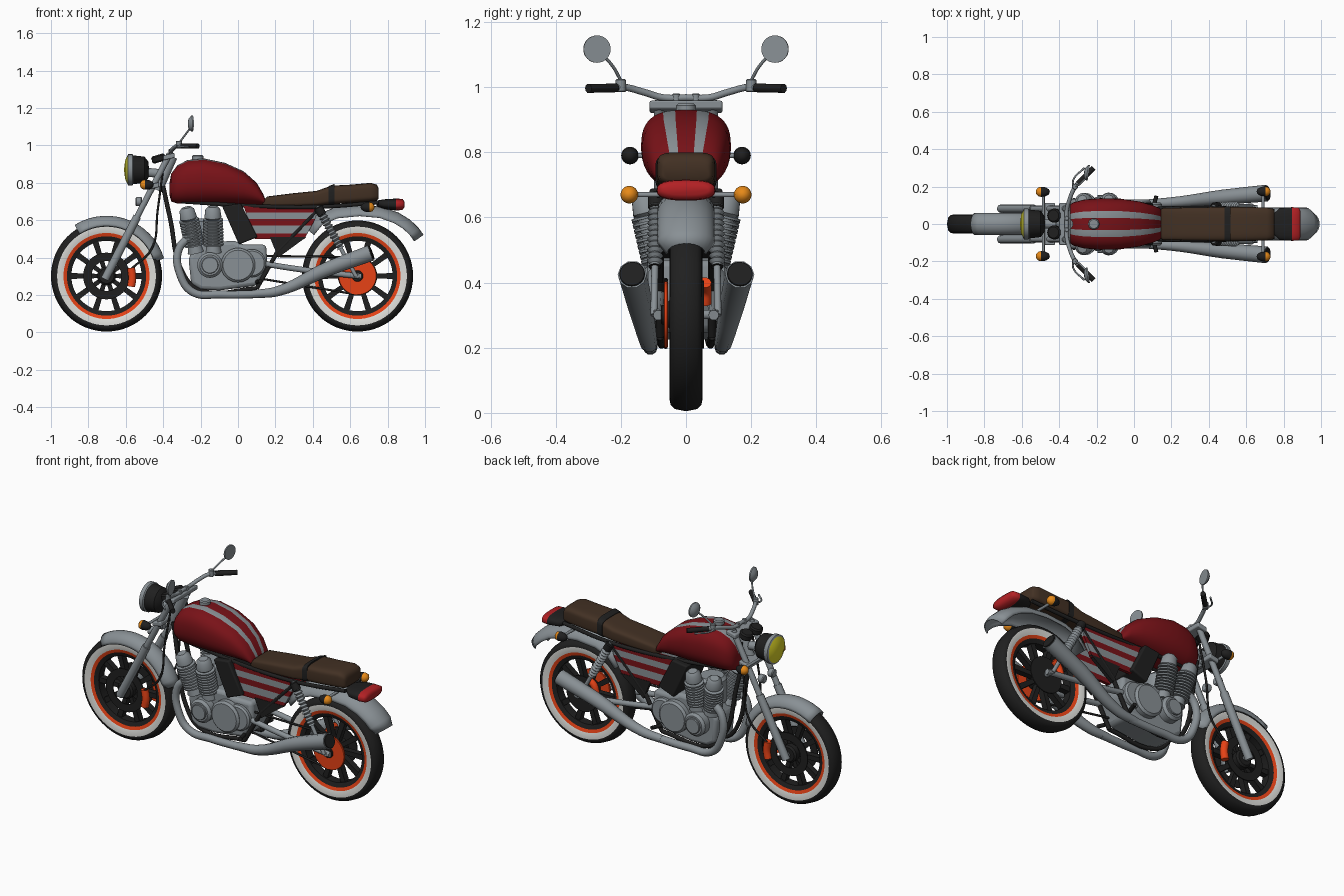
import bpy, bmesh
from math import sin, cos, pi, radians
from mathutils import Vector

cube = bpy.data.objects.get("Cube")
if cube:
    bpy.data.objects.remove(cube)

COLOURS = {
    "black": (0.014, 0.014, 0.014), "steel": (0.25, 0.28, 0.30),
    "white": (0.72, 0.72, 0.69), "red": (0.19, 0.006, 0.009),
    "lamp_red": (0.45, 0.015, 0.018), "orange": (0.8, 0.055, 0.008),
    "amber": (0.85, 0.27, 0.01), "yellow": (0.72, 0.66, 0.02),
    "brown": (0.055, 0.03, 0.017)}
KEYS = list(COLOURS)
MATS = []
for key, c in COLOURS.items():
    m = bpy.data.materials.new(key)
    m.use_nodes = True
    m.diffuse_color = (*c, 1)
    m.node_tree.nodes["Principled BSDF"].inputs["Base Color"].default_value = (*c, 1)
    MATS.append(m)


def finish(name, bm, angle=40):
    """Turn a bmesh into an object, keeping only the colours it uses."""
    bmesh.ops.remove_doubles(bm, verts=bm.verts, dist=0.0002)
    bmesh.ops.recalc_face_normals(bm, faces=bm.faces)
    used = sorted({f.material_index for f in bm.faces})
    for f in bm.faces:
        f.material_index = used.index(f.material_index)
    me = bpy.data.meshes.new(name)
    bm.to_mesh(me)
    bm.free()
    for i in used:
        me.materials.append(MATS[i])
    ob = bpy.data.objects.new(name, me)
    bpy.context.collection.objects.link(ob)
    bpy.ops.object.select_all(action='DESELECT')
    ob.select_set(True)
    bpy.context.view_layer.objects.active = ob
    bpy.ops.object.shade_smooth_by_angle(angle=radians(angle))
    return ob


def skin(bm, rings, colour, closed=True, caps=False):
    """Bridge rings of points; colour(i, j) names the colour of each quad."""
    vs = [[bm.verts.new(p) for p in ring] for ring in rings]
    n = len(vs[0])
    for i in range(len(vs) - 1):
        for j in range(n if closed else n - 1):
            k = (j + 1) % n
            f = bm.faces.new((vs[i][j], vs[i][k], vs[i + 1][k], vs[i + 1][j]))
            f.material_index = KEYS.index(colour(i, j))
    if caps:
        for i, ring in ((0, vs[0]), (-2, vs[-1])):
            bm.faces.new(ring).material_index = KEYS.index(colour(i, 0))


def lathe(name, centre, axis, profile, n=32, angle=40):
    """Profile entries: distance along the axis, radius, colour of next band."""
    q = Vector(axis).to_track_quat('Z', 'Y')
    rings = [[Vector(centre) + q @ Vector((r * cos(2 * pi * j / n), r * sin(2 * pi * j / n), a))
              for j in range(n)] for a, r, _ in profile]
    bm = bmesh.new()
    skin(bm, rings, lambda i, j: profile[i][2])
    return finish(name, bm, angle)


def disc(name, centre, axis, r, h, colour, n=32):
    b = min(r, h) * 0.2
    return lathe(name, centre, axis, [(-h / 2, 0, colour), (-h / 2, r - b, colour), (b - h / 2, r, colour),
                                      (h / 2 - b, r, colour), (h / 2, r - b, colour), (h / 2, 0, colour)], n)


def tube(name, pts, r, colour, radii=None, smooth=True):
    cu = bpy.data.curves.new(name, 'CURVE')
    cu.dimensions = '3D'
    cu.bevel_depth, cu.bevel_resolution, cu.resolution_u, cu.use_fill_caps = r, 3, 6, True
    sp = cu.splines.new('BEZIER')
    sp.bezier_points.add(len(pts) - 1)
    for i, (bp, p) in enumerate(zip(sp.bezier_points, pts)):
        bp.co = p
        bp.handle_left_type = bp.handle_right_type = 'AUTO' if smooth else 'VECTOR'
        bp.radius = radii[i] if radii else 1
    tmp = bpy.data.objects.new(name + "_path", cu)
    bpy.context.collection.objects.link(tmp)
    bpy.context.view_layer.update()
    me = bpy.data.meshes.new_from_object(tmp.evaluated_get(bpy.context.evaluated_depsgraph_get()))
    bpy.data.objects.remove(tmp)
    bm = bmesh.new()
    bm.from_mesh(me)
    for f in bm.faces:
        f.material_index = KEYS.index(colour)
    return finish(name, bm)


def prism(name, pts, y0, y1, colour, bevel=0.0):
    bm = bmesh.new()
    skin(bm, [[(x, y, z) for x, z in pts] for y in (y0, y1)], lambda i, j: colour, caps=True)
    ob = finish(name, bm)
    if bevel:
        mod = ob.modifiers.new("bevel", 'BEVEL')
        mod.width, mod.segments = bevel, 3
    return ob


def loft(name, sections, power, colour, n=48, pinch=0.0):
    """Rounded sections along x: x, bottom, top, half width."""
    def sgn(v):
        return (1 if v > 0 else -1) * abs(v) ** power
    rings = []
    for x, zb, zt, w in sections:
        ring = []
        for j in range(n):
            t = 2 * pi * j / n
            y = w * sgn(cos(t)) * (1 + pinch * min(0, sin(t)))
            ring.append((x, y, (zb + zt) / 2 + (zt - zb) / 2 * sgn(sin(t))))
        rings.append(ring)
    bm = bmesh.new()
    skin(bm, rings, colour, caps=True)
    return finish(name, bm, 60)


def fender(name, path, w, depth):
    pts = [Vector((x, 0, z)) for x, z in path]
    rings = []
    for i, p in enumerate(pts):
        t = (pts[min(i + 1, len(pts) - 1)] - pts[max(i - 1, 0)]).normalized()
        nrm = Vector((-t.z, 0, t.x))
        wi = w * (0.7 if i == len(pts) - 1 else 1)
        rings.append([p - nrm * depth * (1 - cos(a)) + Vector((0, wi * sin(a), 0))
                      for a in [pi / 2 * (k / 6 - 1) for k in range(13)]])
    bm = bmesh.new()
    skin(bm, rings, lambda i, j: "steel", closed=False)
    ob = finish(name, bm, 60)
    ob.modifiers.new("thickness", 'SOLIDIFY').thickness = 0.006


# Wheels: tyre with white wall, coloured rim line, cast spokes and hub
half = [(-.026, .188, "black"), (-.036, .212, "orange"), (-.041, .230, "white"),
        (-.050, .264, "black"), (-.047, .277, "black"), (-.034, .290, "black")]
back = [(-half[i][0], half[i][1], half[max(i - 1, 0)][2]) for i in range(len(half) - 1, -1, -1)]
for name, cx in (("front", -.703), ("rear", .639)):
    hub = Vector((cx, 0, .302))
    lathe(name + "_tyre", hub, (0, 1, 0), half + [(0, .297, "black")] + back + [half[0]], 64)
    for k in range(10):
        a = 2 * pi * k / 10
        d, s = Vector((cos(a), 0, sin(a))), Vector((-sin(a), 0, cos(a)))
        bm = bmesh.new()
        skin(bm, [[hub + d * r + s * u * w + Vector((0, v * .018, 0)) for u, v in
                   ((-1, -1), (1, -1), (1, 1), (-1, 1))] for r, w in ((.03, .011), (.2, .016))],
             lambda i, j: "black", caps=True)
        finish(f"{name}_spoke_{k}", bm)
    disc(name + "_hub", hub, (0, 1, 0), .05, .11, "black")
    disc(name + "_axle", hub, (0, 1, 0), .014, .2, "steel", 16)

# Brakes, chain wheel and chain
for s, side in ((-1, "right"), (1, "left")):
    lathe("front_brake_disc_" + side, (-.703, s * .046, .302), (0, 1, 0),
          [(-.003, .08, "black"), (-.003, .125, "black"), (.003, .125, "black"),
           (.003, .08, "black"), (-.003, .08, "black")])
    tube("front_caliper_" + side, [(-.572, s * .052, .245), (-.565, s * .052, .29), (-.572, s * .052, .345)],
         .022, "orange")
disc("chain_wheel", (.639, -.062, .302), (0, 1, 0), .102, .012, "orange", 40)
disc("chain_wheel_centre", (.639, -.07, .302), (0, 1, 0), .03, .012, "black")
disc("rear_brake_disc", (.639, .052, .302), (0, 1, 0), .105, .006, "black")
tube("rear_caliper", [(.545, .058, .335), (.56, .058, .375), (.595, .058, .4)], .02, "orange")
for z0, z1 in ((.41, .403), (.30, .202)):
    tube("chain_run", [(.05, -.062, z0), (.639, -.062, z1)], .006, "black")

# Mudguards
fender("front_fender", [(-.703 + .322 * cos(radians(a)), .302 + .322 * sin(radians(a)))
                        for a in range(122, 16, -7)], .06, .055)
fender("rear_fender", [(.36, .56), (.42, .63), (.52, .67), (.65, .683), (.77, .672), (.86, .64),
                       (.92, .603), (.965, .56), (.992, .522)], .088, .06)

# Tank with two stripes, cap and seat
tank = [(-.366, .735, .80, .06), (-.357, .70, .85, .092), (-.325, .69, .893, .115), (-.27, .688, .922, .13),
        (-.18, .688, .93, .138), (-.07, .688, .907, .135), (.03, .688, .862, .12), (.10, .684, .80, .10),
        (.135, .68, .74, .085), (.149, .68, .705, .07)]
loft("fuel_tank", tank, .7, lambda i, j: "steel" if j in (9, 10, 13, 14) and i >= 0 else "red", pinch=.15)
disc("fuel_cap", (-.215, 0, .935), (0, 0, 1), .03, .03, "steel")
seat = [(.13, .675, .70, .07), (.155, .67, .727, .085), (.3, .67, .745, .088), (.42, .675, .757, .09),
        (.50, .685, .785, .091), (.6, .692, .79, .091), (.71, .70, .80, .088), (.742, .705, .79, .082),
        (.752, .715, .77, .07)]
loft("seat", seat, .45, lambda i, j: "brown")
loft("seat_strap", [(.483, .68, .782, .094), (.515, .685, .794, .094)], .45, lambda i, j: "black")

# Engine block, covers and finned cylinders
prism("crankcase", [(-.25, .26), (-.265, .4), (-.21, .48), (-.02, .49), (.03, .47), (.15, .47), (.158, .36),
                    (.1, .25), (-.1, .225), (-.2, .23)], -.09, .09, "steel", .02)
disc("cylinder_bridge", (-.17, 0, .53), (0, 0, 1), .08, .16, "steel")
prism("intake_box", [(-.085, .675), (.015, .69), (.105, .51), (.005, .47)], -.112, .112, "black", .008)
for s, side in ((-1, "right"), (1, "left")):
    disc("clutch_cover_" + side, (-.15, s * .11, .36), (0, 1, 0), .068, .07, "steel")
    disc("clutch_cap_" + side, (-.15, s * .148, .36), (0, 1, 0), .045, .016, "steel")
    disc("crank_cover_" + side, (.0, s * .10, .36), (0, 1, 0), .092, .06, "steel")
    disc("gear_cover_" + side, (.075, s * .09, .37), (0, 1, 0), .075, .05, "steel")
    for x0, x1 in ((-.225, -.277), (-.13, -.135)):
        base, top = Vector((x0, s * .075, .43)), Vector((x1, s * .13, .67))
        fins = [(0, 0, "steel"), (0, .045, "steel")]
        for k in range(9):
            a = .04 + k * .0165
            fins += [(a, .035, "steel"), (a, .054, "steel"), (a + .008, .054, "steel"), (a + .008, .035, "steel")]
        fins += [(.19, .046, "steel"), (.235, .04, "steel"), (.25, .025, "steel"), (.25, 0, "steel")]
        lathe("cylinder_" + side, base, top - base, fins, 20)
    # Exhaust pipe, silencer and its dark mouth
    tube("exhaust_pipe_" + side, [(-.24, s * .11, .52), (-.315, s * .115, .45), (-.305, s * .115, .3),
         (-.24, s * .11, .215), (-.1, s * .11, .203), (.13, s * .11, .205)], .022, "steel")
    a, b = Vector((.12, s * .11, .205)), Vector((.71, s * .165, .425))
    tube("silencer_" + side, [a - Vector((.04, 0, 0)), a + Vector((.09, s * .006, .015)), a.lerp(b, .6), b],
         .045, "steel", [.5, .62, .9, 1])
    disc("silencer_mouth_" + side, b + (b - a).normalized() * .003, b - a, .039, .008, "black")
    # Side panel banded by height
    bm = bmesh.new()
    skin(bm, [[(x, s * y, z) for x, z in ((.03, .675), (.435, .675), (.41, .6), (.355, .5), (.09, .5))]
              for y in (.07, .088)], lambda i, j: "red", caps=True)
    for z in (.642, .606, .572, .53):
        bmesh.ops.bisect_plane(bm, geom=bm.verts[:] + bm.edges[:] + bm.faces[:], plane_co=(0, 0, z),
                               plane_no=(0, 0, 1))
    for f in bm.faces:
        z = f.calc_center_median().z
        f.material_index = KEYS.index("steel" if .606 < z < .642 or .53 < z < .572 else "red")
    finish("side_panel_" + side, bm)
    prism("frame_gusset_" + side, [(.17, .51), (.365, .51), (.215, .4)], s * .07, s * .09, "black")
    # Frame tubes, swing arm, pegs
    tube("down_tube_" + side, [(-.4, s * .03, .78), (-.365, s * .045, .62), (-.285, s * .06, .3),
         (-.2, s * .07, .225), (.1, s * .08, .235)], .012, "black")
    tube("rear_tube_" + side, [(.1, s * .08, .235), (.21, s * .08, .43), (.44, s * .08, .67)], .012, "black", smooth=False)
    tube("seat_rail_" + side, [(-.3, s * .05, .7), (.1, s * .08, .675), (.45, s * .085, .672), (.75, s * .07, .695)],
         .011, "black")
    tube("swing_arm_" + side, [(.12, s * .08, .37), (.35, s * .082, .335), (.66, s * .085, .3)], .016, "steel")
    tube("foot_peg_" + side, [(.1, s * .08, .27), (.12, s * .15, .275)], .011, "black")
    # Shock absorber with spring coils
    lo, hi = Vector((.632, s * .098, .3)), Vector((.425, s * .092, .675))
    tube("shock_rod_" + side, [lo, hi], .011, "steel")
    disc("shock_cap_" + side, lo.lerp(hi, .93), hi - lo, .024, .05, "black", 20)
    coil = [(.17, .011, "black"), (.17, .02, "steel")]
    for k in range(11):
        coil += [(.18 + k * .019, .015, "steel"), (.1895 + k * .019, .025, "steel")]
    lathe("shock_spring_" + side, lo, hi - lo, coil + [(.39, .012, "steel")], 16, 30)
    # Fork leg
    foot, head = Vector((-.712, s * .082, .285)), Vector((-.365, s * .082, .955))
    tube("fork_slider_" + side, [foot, foot.lerp(head, .5)], .023, "steel")
    tube("fork_tube_" + side, [foot.lerp(head, .45), head], .017, "steel")
    # Handlebar, grip, lever and mirror
    tube("handlebar_" + side, [(-.36, 0, .968), (-.36, s * .07, .968), (-.345, s * .13, .985),
         (-.32, s * .19, 1.0), (-.3, s * .22, .998)], .011, "steel")
    tube("grip_" + side, [(-.3, s * .215, .998), (-.215, s * .3, .996)], .014, "black")
    tube("lever_" + side, [(-.325, s * .2, 1.0), (-.325, s * .235, .995), (-.265, s * .3, .992)], .005, "steel")
    disc("bar_clamp_" + side, (-.315, s * .2, 1.005), (0, 0, 1), .016, .04, "steel", 16)
    disc("bar_riser_" + side, (-.36, s * .03, .96), (0, 0, 1), .012, .04, "steel", 16)
    tube("mirror_stem_" + side, [(-.31, s * .2, 1.02), (-.28, s * .222, 1.06), (-.25, s * .255, 1.1)], .005, "steel")
    lathe("mirror_" + side, (-.25, s * .274, 1.117), (1, s * -.15, 0),
          [(-.018, 0, "steel"), (-.014, .025, "steel"), (0, .042, "steel"), (.008, .042, "steel"), (.008, 0, "steel")])
    # Turn signals, front and rear
    for end, x, y, z, d in (("front", -.485, .172, .79, -1), ("rear", .69, .174, .67, 1)):
        lathe(f"{end}_signal_{side}", (x, s * y, z), (d, 0, 0),
              [(-.035, 0, "black"), (-.03, .014, "black"), (-.012, .024, "black"), (.012, .027, "amber"),
               (.028, .023, "amber"), (.038, .01, "amber"), (.04, 0, "amber")], 24, 60)
        tube(f"{end}_signal_stalk_{side}", [(x, 0 if d < 0 else s * .05, z), (x, s * .15, z)], .008, "steel")
    tube("brake_hose_" + side, [(-.4, s * .05, .88), (-.43, s * .07, .65), (-.46, s * .07, .45),
         (-.57, s * .06, .34)], .006, "black")
    disc("horn_" + side, (-.53, s * .045, .7), (1, 0, 0), .024, .035, "steel", 20)
    disc("gauge_" + side, (-.425, s * .045, .93), (-.3, 0, 1), .037, .04, "black", 24)

# Fork yokes, steering stem and headlight
for nm, x, z in (("upper_yoke", -.37, .942), ("lower_yoke", -.452, .785)):
    prism(nm, [(x - .03, z - .022), (x + .03, z - .008), (x + .03, z + .018), (x - .03, z + .004)],
          -.112, .112, "steel", .006)
tube("steering_stem", [(-.43, 0, .76), (-.35, 0, .94)], .028, "steel")
tube("headlight_bracket", [(-.42, 0, .85), (-.52, 0, .86)], .025, "steel")
lathe("headlight", (-.53, 0, .87), (-1, 0, 0),
      [(-.055, 0, "black"), (-.05, .045, "black"), (-.03, .07, "black"), (.03, .077, "steel"), (.035, .083, "steel"),
       (.058, .083, "steel"), (.062, .074, "yellow"), (.073, .05, "yellow"), (.08, 0, "yellow")], 40)

# Tail light with a dark housing and red lens
loft("tail_light", [(.74, .675, .705, .05), (.78, .66, .712, .085), (.845, .652, .716, .09), (.88, .655, .714, .088),
                    (.89, .67, .70, .07)], .75, lambda i, j: "black" if i in (0, 1) else "lamp_red")
